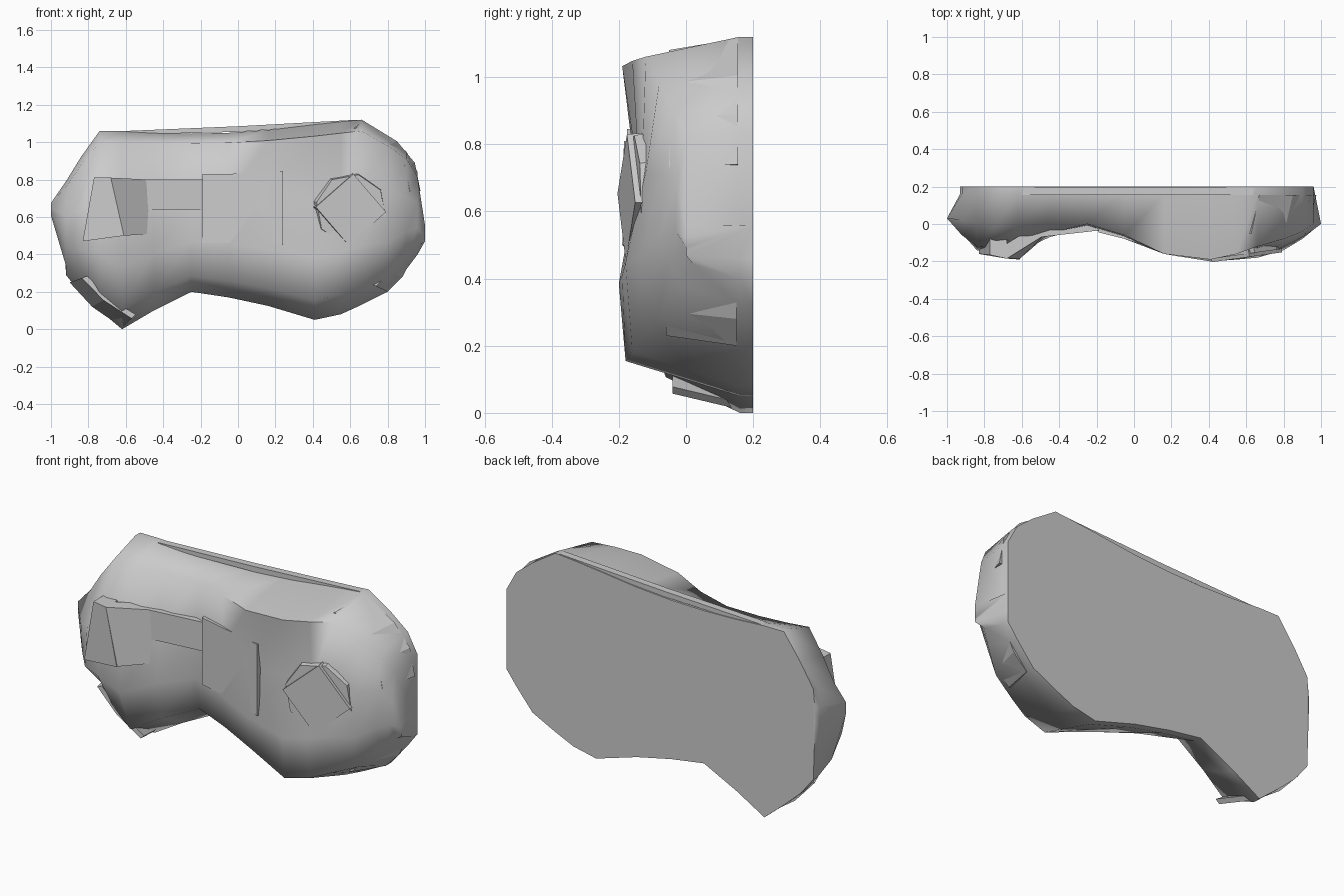
import bpy, bmesh
from math import radians
from mathutils import Vector, Matrix

if "Cube" in bpy.data.objects:
    bpy.data.objects.remove(bpy.data.objects["Cube"])


def finish(name, bm, smooth=None):
    bmesh.ops.recalc_face_normals(bm, faces=bm.faces)
    me = bpy.data.meshes.new(name)
    bm.to_mesh(me)
    bm.free()
    ob = bpy.data.objects.new(name, me)
    bpy.context.collection.objects.link(ob)
    if smooth:
        bpy.ops.object.select_all(action='DESELECT')
        bpy.context.view_layer.objects.active = ob
        ob.select_set(True)
        bpy.ops.object.shade_smooth_by_angle(angle=radians(smooth))
    return ob


def loft(name, rings, smooth=None):
    bm = bmesh.new()
    vs = [[bm.verts.new(p) for p in r] for r in rings]
    n = len(rings[0])
    for a, b in zip(vs, vs[1:]):
        for i in range(n):
            j = (i + 1) % n
            bm.faces.new((a[i], a[j], b[j], b[i]))
    bm.faces.new(vs[0])
    bm.faces.new(vs[-1])
    return finish(name, bm, smooth)


# Body: cross-sections along x (x, bottom, top, front depth: upper, middle, lower, bottom)
stations = [
    (-1.00, .60, .68, .03, .03, .03, .03),
    (-.92, .29, .79, .02, -.06, -.05, .04),
    (-.84, .19, .92, .00, -.12, -.14, .02),
    (-.74, .10, 1.06, -.02, -.13, -.17, -.04),
    (-.62, .00, 1.06, -.01, -.11, -.15, -.06),
    (-.45, .10, 1.05, .00, -.05, -.07, -.02),
    (-.25, .20, 1.045, .00, -.01, -.02, .02),
    (-.05, .17, 1.05, -.06, -.07, -.08, -.04),
    (.16, .125, 1.065, -.16, -.15, -.16, -.11),
    (.41, .05, 1.095, -.19, -.14, -.20, -.18),
    (.55, .08, 1.11, -.16, -.14, -.19, -.16),
    (.66, .13, 1.12, -.12, -.13, -.18, -.13),
    (.80, .20, 1.03, -.08, -.12, -.14, -.08),
    (.90, .32, .95, -.04, -.07, -.08, -.02),
    (.96, .40, .84, .00, -.03, -.03, .02),
    (1.00, .46, .56, .0, .0, .0, .0),
]
rings = []
for x, b, t, yu, ym, yl, yb in stations:
    h = t - b
    xb = max(-.93, min(.96, x))
    rings.append([(xb, .2, b), (xb, .16, b), (x, yb, b + .1 * h), (x, yl, b + .32 * h),
                  (x, ym, b + .62 * h), (x, yu, b + .94 * h), (xb, .16, t), (xb, .2, t)])
loft("body_shell", rings, 75)


# Thin panel lying on the front, given its front corner points
def panel(name, pts, thick=.05):
    loft(name, [pts, [(x, y + thick, z) for x, y, z in pts]])


panel("bridge_plate", [(-.5, -.07, .64), (-.19, -.035, .64), (-.19, -.035, .80), (-.5, -.07, .80)])
panel("centre_plate_left", [(-.19, -.045, .46), (-.05, -.08, .46), (-.05, -.08, .83), (-.19, -.045, .83)])
panel("centre_plate_right", [(-.05, -.08, .46), (.24, -.175, .45), (.24, -.175, .845), (-.05, -.08, .83)], .04)

# Left control block: main face and sloping inner side
panel("left_block", [(-.83, -.16, .47), (-.61, -.19, .50), (-.68, -.185, .81), (-.77, -.165, .81)], .1)
panel("left_block_side", [(-.61, -.185, .50), (-.465, -.06, .51), (-.48, -.06, .80), (-.68, -.185, .81)], .08)


# Right control: four-sided cap above a faceted collar, tilted with the surface
def disc(name, r0, r1, y0, y1, sides, turn):
    bm = bmesh.new()
    bmesh.ops.create_cone(bm, cap_ends=True, segments=sides, radius1=r0, radius2=r1, depth=y0 - y1)
    bm.transform(Matrix.Translation((.60, (y0 + y1) / 2, .64))
                 @ Matrix.Rotation(radians(8), 4, 'Z')
                 @ Matrix.Rotation(radians(turn), 4, 'Y') @ Matrix.Rotation(radians(90), 4, 'X'))
    finish(name, bm)


disc("right_collar", .205, .19, -.09, -.16, 8, 12)
disc("right_cap", .195, .19, -.12, -.178, 4, 4)


# Edge slabs hugging the rim: front edge pulled in to follow the rounded body
def rim_slab(name, path, y0, y1, pull, thick=.03):
    c = Vector((0, .58))
    out = []
    for x, z in path:
        p = Vector((x, z))
        d = (c - p).normalized()
        q, f, g = p + d * thick, p + d * pull, p + d * (pull + thick)
        out.append([(p.x, y1, p.y), (q.x, y1, q.y), (g.x, y0, g.y), (f.x, y0, f.y)])
    loft(name, out)


rim_slab("upper_right_slab", [(.67, 1.115), (.85, 1.005), (.945, .89), (.975, .74)], -.05, .155, .055)
rim_slab("lower_right_slab", [(.80, .20), (.88, .28), (.92, .36)], -.06, .15, .07)
rim_slab("lower_left_slab", [(-.90, .25), (-.78, .12), (-.62, .01)], -.04, .16, .07)
# Raised edge of the flat back along the top
rim_slab("back_top_lip", [(-.60, 1.06), (.0, 1.085), (.64, 1.12)], .155, .195, 0)
